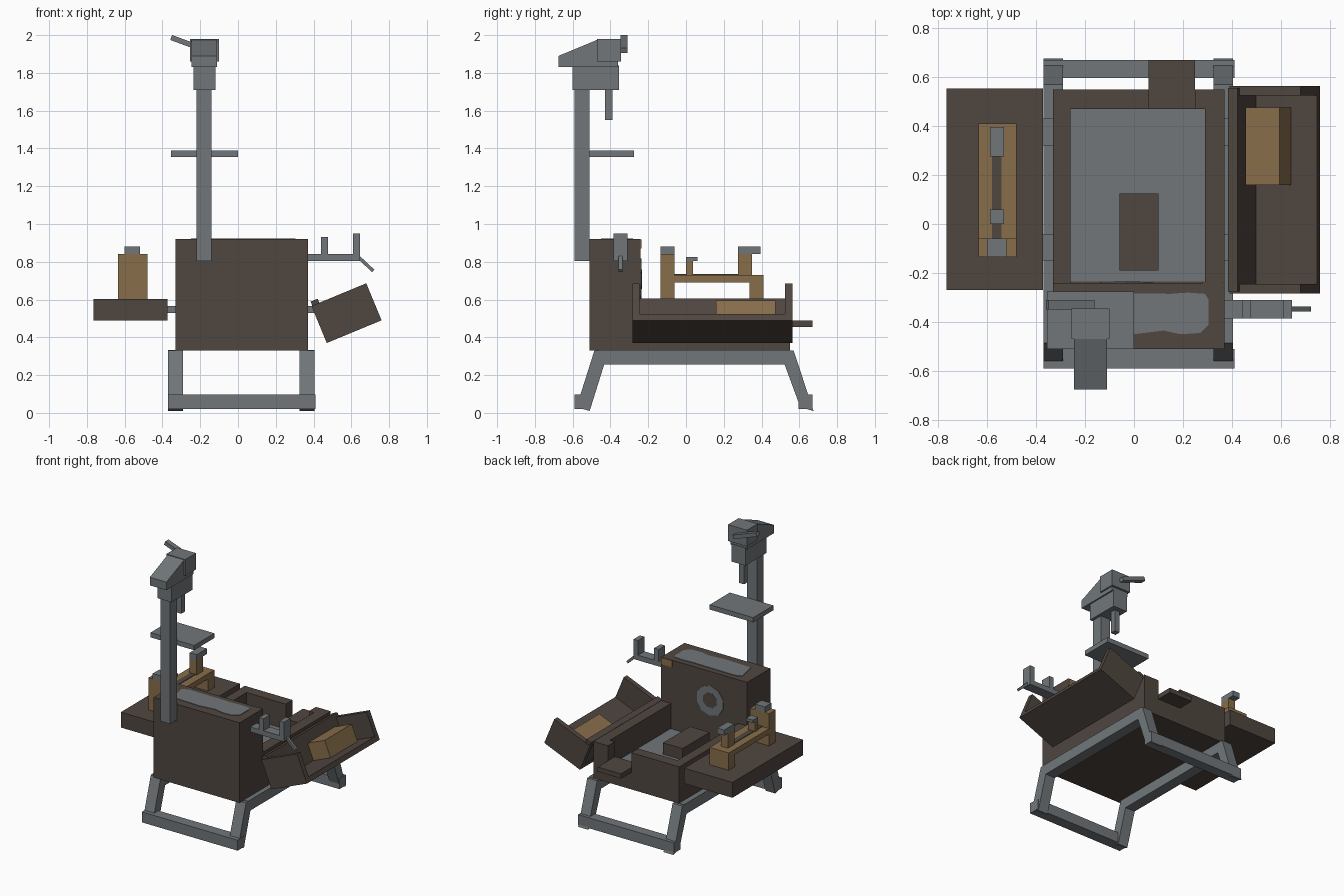
import bpy, bmesh, math, random
from mathutils import Matrix, Vector

cube = bpy.data.objects.get("Cube")
if cube:
    bpy.data.objects.remove(cube, do_unlink=True)
random.seed(4)


def material(name, rgb):
    m = bpy.data.materials.new(name)
    m.use_nodes = True
    m.diffuse_color = (*rgb, 1)
    m.node_tree.nodes["Principled BSDF"].inputs["Base Color"].default_value = (*rgb, 1)
    return m


BROWN = material("dark_brown", (0.080, 0.061, 0.051))
GREY = material("steel_grey", (0.165, 0.183, 0.195))
TAN = material("tan_wood", (0.245, 0.155, 0.070))


def finish(name, bm, mat):
    bmesh.ops.recalc_face_normals(bm, faces=bm.faces)
    mesh = bpy.data.meshes.new(name)
    bm.to_mesh(mesh)
    bm.free()
    mesh.materials.append(mat)
    ob = bpy.data.objects.new(name, mesh)
    bpy.context.collection.objects.link(ob)
    return ob


def box(name, mat, x, y, z, matrix=None):
    """Box from (min, max) pairs on each axis."""
    bm = bmesh.new()
    bmesh.ops.create_cube(bm, size=1)
    for v in bm.verts:
        v.co = Vector([(a + b) / 2 + c * (b - a) for (a, b), c in zip((x, y, z), v.co)])
    if matrix:
        bm.transform(matrix)
    return finish(name, bm, mat)


def prism(name, mat, points, direction):
    """Extrude a flat outline along a vector."""
    bm = bmesh.new()
    face = bm.faces.new([bm.verts.new(p) for p in points])
    new = bmesh.ops.extrude_face_region(bm, geom=[face])["geom"]
    moved = [g for g in new if isinstance(g, bmesh.types.BMVert)]
    bmesh.ops.translate(bm, verts=moved, vec=direction)
    return finish(name, bm, mat)


def blob(rx, ry, n, wobble):
    """Slightly irregular outline."""
    out = []
    for i in range(n):
        a = math.tau * (i + 0.5) / n
        r = 1 + random.uniform(-wobble, wobble)
        out.append((rx * r * math.cos(a), ry * r * math.sin(a)))
    return out


# Stand: side rails, splayed legs and foot bars
RAILS = {"right": (-0.37, -0.29), "left": (0.325, 0.405)}
for side, xs in RAILS.items():
    box(f"{side}_rail", GREY, xs, (-0.46, 0.55), (0.255, 0.333))
    for end, top, foot in (("front", -0.45, -0.55), ("back", 0.53, 0.635)):
        outline = [(xs[0], top - 0.035, 0.33), (xs[0], top + 0.04, 0.33),
                   (xs[0], foot + 0.04, 0.01), (xs[0], foot - 0.03, 0.03)]
        prism(f"{end}_{side}_leg", GREY, outline, (xs[1] - xs[0], 0, 0))
box("front_foot_bar", GREY, (-0.37, 0.41), (-0.59, -0.51), (0.02, 0.097))
box("back_foot_bar", GREY, (-0.37, 0.41), (0.595, 0.67), (0.02, 0.097))

# Tall front cabinet with worn top patch and ring on its back face
box("cabinet", BROWN, (-0.33, 0.37), (-0.51, -0.24), (0.33, 0.92))
patch = [(-0.25, -0.30), (-0.20, -0.28), (0.15, -0.285), (0.22, -0.28), (0.29, -0.285),
         (0.305, -0.31), (0.305, -0.41), (0.27, -0.445), (0.19, -0.45),
         (0.12, -0.435), (0.0, -0.45), (-0.22, -0.44)]
prism("top_patch", GREY, [(x, y, 0.918) for x, y in patch], (0, 0, 0.006))
prism("back_ring", GREY, [(x - 0.03, -0.242, z + 0.71) for x, z in blob(0.115, 0.11, 10, 0.06)],
      (0, 0.006, 0))
prism("ring_center", BROWN, [(x - 0.03, -0.242, z + 0.71) for x, z in blob(0.06, 0.055, 8, 0.05)],
      (0, 0.008, 0))
box("corner_plate", TAN, (0.28, 0.368), (-0.242, -0.236), (0.87, 0.918))

# Open tray behind the cabinet, notched for the chute
box("tray_base", BROWN, (-0.33, 0.37), (-0.24, 0.55), (0.33, 0.41))
box("tray_floor", GREY, (-0.26, 0.29), (-0.235, 0.47), (0.409, 0.416))
box("tray_right_wall", BROWN, (-0.33, -0.26), (-0.24, 0.55), (0.41, 0.60))
box("tray_left_wall", BROWN, (0.29, 0.37), (-0.24, 0.55), (0.41, 0.60))
box("tray_back_wall", BROWN, (-0.26, 0.06), (0.47, 0.55), (0.41, 0.60))
box("tray_back_corner", BROWN, (0.25, 0.29), (0.47, 0.55), (0.41, 0.60))
box("tray_sill", BROWN, (0.06, 0.25), (0.47, 0.55), (0.41, 0.46))
box("chute", BROWN, (0.06, 0.25), (0.47, 0.67), (0.455, 0.49))
box("tray_block", BROWN, (-0.06, 0.10), (-0.19, 0.125), (0.41, 0.50))

# Side bench and its hinges
box("bench", BROWN, (-0.765, -0.372), (-0.27, 0.553), (0.49, 0.603))
for i, (a, b) in enumerate(((-0.15, -0.04), (0.32, 0.43))):
    box(f"bench_hinge_{i}", GREY, (-0.38, -0.325), (a, b), (0.53, 0.567))
    box(f"trough_hinge_{i}", GREY, (0.365, 0.42), (a, b), (0.53, 0.567))

# Wooden clamp on the bench
WOOD = (-0.635, -0.48)
NARROW = (-0.587, -0.53)
box("clamp_front_post", TAN, WOOD, (-0.135, -0.06), (0.60, 0.84))
box("clamp_beam", TAN, WOOD, (-0.065, 0.41), (0.69, 0.73))
box("clamp_back_foot", TAN, WOOD, (0.335, 0.41), (0.60, 0.69))
box("clamp_groove", BROWN, (-0.58, -0.54), (-0.06, 0.28), (0.728, 0.734))
box("clamp_back_post", TAN, NARROW, (0.275, 0.35), (0.73, 0.84))
box("clamp_small_post", TAN, NARROW, (0.0, 0.037), (0.73, 0.806))
box("clamp_front_cap", GREY, (-0.60, -0.52), (-0.135, -0.06), (0.84, 0.88))
box("clamp_back_cap", GREY, NARROW, (0.275, 0.395), (0.84, 0.88))
box("clamp_small_cap", GREY, NARROW, (0.0, 0.06), (0.805, 0.825))

# Tilted trough on the other side
TILT = Matrix.Translation((0.47, 0, 0.37)) @ Matrix.Rotation(math.radians(-22.5), 4, "Y")
box("trough_floor", BROWN, (0, 0.314), (-0.27, 0.55), (0, 0.035), TILT)
box("trough_inner_wall", BROWN, (0.005, 0.045), (-0.275, 0.555), (0.0, 0.235), TILT)
box("trough_front_end", BROWN, (0, 0.314), (-0.283, -0.245), (0, 0.212), TILT)
box("trough_back_end", BROWN, (0, 0.314), (0.525, 0.563), (0, 0.212), TILT)
box("trough_block", TAN, (0.05, 0.20), (0.16, 0.475), (0.035, 0.16), TILT)

# Forked bracket with a hook
box("bracket_arm", GREY, (0.365, 0.645), (-0.385, -0.31), (0.805, 0.842))
box("bracket_inner_prong", GREY, (0.44, 0.477), (-0.385, -0.31), (0.84, 0.93))
box("bracket_outer_prong", GREY, (0.608, 0.645), (-0.385, -0.31), (0.84, 0.95))
prism("bracket_hook", GREY, [(0.635, -0.357, 0.815), (0.635, -0.357, 0.84),
                             (0.722, -0.357, 0.758), (0.71, -0.357, 0.745)], (0, 0.02, 0))

# Drill column, shelf and head
box("column", GREY, (-0.22, -0.14), (-0.59, -0.51), (0.805, 1.72))
box("shelf", GREY, (-0.355, 0.0), (-0.51, -0.275), (1.355, 1.39))
box("head_lower", GREY, (-0.235, -0.12), (-0.60, -0.355), (1.71, 1.84))
box("head_rear", GREY, (-0.255, -0.10), (-0.47, -0.345), (1.86, 1.98))
nose = [(-0.675, 1.83), (-0.675, 1.89), (-0.465, 1.977), (-0.36, 1.977), (-0.36, 1.83)]
prism("head_nose", GREY, [(-0.245, y, z) for y, z in nose], (0.135, 0, 0))
box("spindle", GREY, (-0.20, -0.16), (-0.43, -0.39), (1.55, 1.72))
LEVER = Matrix.Translation((-0.26, 0, 1.953)) @ Matrix.Rotation(math.radians(20), 4, "Y")
box("lever", GREY, (-0.10, 0.10), (-0.348, -0.31), (-0.014, 0.014), LEVER)
